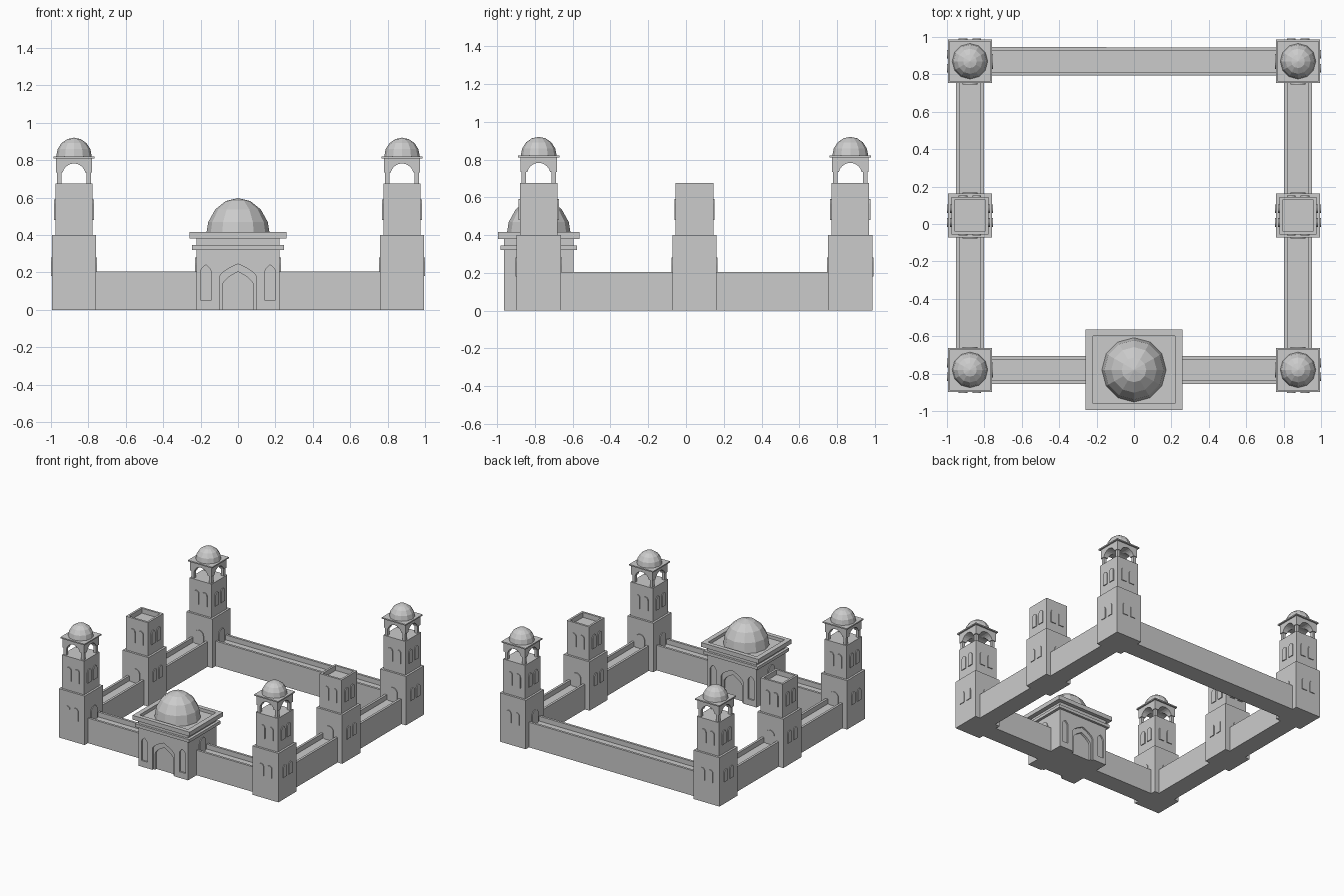
import bpy, bmesh, math
from mathutils import Matrix, Vector

if "Cube" in bpy.data.objects:
    bpy.data.objects.remove(bpy.data.objects["Cube"])

stone = bpy.data.materials.new("grey_stone")
stone.use_nodes = True
stone.diffuse_color = (0.6, 0.6, 0.6, 1)
stone.node_tree.nodes["Principled BSDF"].inputs["Base Color"].default_value = (0.6, 0.6, 0.6, 1)


def finish(name, bm, loc=(0, 0, 0), turn=0):
    bmesh.ops.recalc_face_normals(bm, faces=bm.faces)
    mesh = bpy.data.meshes.new(name)
    bm.to_mesh(mesh)
    bm.free()
    mesh.materials.append(stone)
    ob = bpy.data.objects.new(name, mesh)
    # bake the placement into the mesh
    mesh.transform(Matrix.Translation(loc) @ Matrix.Rotation(turn, 4, "Z"))
    bpy.context.scene.collection.objects.link(ob)
    return ob


def box(name, x, y, hx, hy, z0, z1):
    bm = bmesh.new()
    bmesh.ops.create_cube(bm, size=2)
    for v in bm.verts:
        v.co = (v.co.x * hx, v.co.y * hy, z0 if v.co.z < 0 else z1)
    return finish(name, bm, (x, y, 0))


def prism(name, profile, y0, y1, loc, turn=0):
    """Extrude an (x, z) outline along y, then turn it about z."""
    bm = bmesh.new()
    face = bm.faces.new([bm.verts.new((x, y0, z)) for x, z in profile])
    new = bmesh.ops.extrude_face_region(bm, geom=[face])["geom"]
    moved = [g for g in new if isinstance(g, bmesh.types.BMVert)]
    bmesh.ops.translate(bm, verts=moved, vec=(0, y1 - y0, 0))
    return finish(name, bm, loc, turn)


def arch(cx, w, z0, spring, apex, pointed=False):
    n = 6
    half = []
    for i in range(n + 1):
        u = i / n
        if pointed:
            half.append((w * (1 - u ** 1.8), spring + (apex - spring) * u))
        else:
            a = u * math.pi / 2
            half.append((w * math.cos(a), spring + (apex - spring) * math.sin(a)))
    left = [(-x, z) for x, z in reversed(half[:-1])]
    return [(cx + x, z) for x, z in [(w, z0)] + half + left + [(-w, z0)]]


def cut(target, cutter):
    cutter.hide_render = True
    mod = target.modifiers.new("cut", "BOOLEAN")
    mod.operation, mod.solver, mod.object = "DIFFERENCE", "EXACT", cutter
    bpy.context.view_layer.objects.active = target
    bpy.ops.object.modifier_apply(modifier=mod.name)
    bpy.data.objects.remove(cutter)


def dome(name, x, y, z, r, h):
    bm = bmesh.new()
    rings = 4
    profile = [(r * math.cos(i * math.pi / 2 / rings), h * math.sin(i * math.pi / 2 / rings))
               for i in range(rings)]
    verts = [bm.verts.new((a, 0, b)) for a, b in profile] + [bm.verts.new((0, 0, h))]
    edges = [bm.edges.new(p) for p in zip(verts, verts[1:])]
    bmesh.ops.spin(bm, geom=verts + edges, cent=(0, 0, 0), axis=(0, 0, 1),
                   angle=math.tau, steps=12)
    bmesh.ops.remove_doubles(bm, verts=bm.verts, dist=0.0005)
    rim = [e for e in bm.edges if e.is_boundary]
    bmesh.ops.contextual_create(bm, geom=rim)
    finish(name, bm, (x, y, z))


FRONT, BACK, MID, SIDE = -0.78, 0.87, 0.045, 0.877
BASE, SHAFT = 0.117, 0.1
DIRS = [(0, -1), (1, 0), (0, 1), (-1, 0)]  # quarter turns starting from the front


def tower(name, x, y, wall_dirs):
    box(name + "_base", x, y, BASE, BASE, 0, 0.4)
    shaft = box(name + "_shaft", x, y, SHAFT, SHAFT, 0.4, 0.675)
    for k, d in enumerate(DIRS):
        turn = k * math.pi / 2
        loc = (x, y, 0)
        if d in wall_dirs:
            prism(name + "_walkway_door", arch(0, 0.04, 0.16, 0.24, 0.28),
                  -BASE - 0.006, -BASE + 0.004, loc, turn)
        for s in (-1, 1):
            if d not in wall_dirs:
                prism(name + "_base_window", arch(s * 0.037, 0.023, 0.18, 0.255, 0.28),
                      -BASE - 0.006, -BASE + 0.004, loc, turn)
            prism(name + "_shaft_window", arch(s * 0.037, 0.023, 0.48, 0.565, 0.59),
                  -SHAFT - 0.007, -SHAFT + 0.004, loc, turn)
    return shaft


def belfry(name, x, y):
    for sx in (-1, 1):
        for sy in (-1, 1):
            box(name + "_pier", x + sx * 0.079, y + sy * 0.079, 0.012, 0.012, 0.675, 0.735)
    head = box(name + "_arches", x, y, 0.097, 0.097, 0.735, 0.81)
    for turn in (0, math.pi / 2):
        cut(head, prism("arch_cutter", arch(0, 0.062, 0.7, 0.72, 0.782), -0.2, 0.2, (x, y, 0), turn))
    box(name + "_cornice", x, y, 0.109, 0.109, 0.81, 0.82)
    dome(name + "_dome", x, y, 0.82, 0.095, 0.1)


# Towers: domed at the corners, open-topped in the middle of the sides
for sx, side in ((-1, "right"), (1, "left")):
    for y, end in ((FRONT, "front"), (BACK, "back")):
        label = end + "_" + side + "_tower"
        inward = (0, 1) if y < 0 else (0, -1)
        tower(label, sx * SIDE, y, [(-sx, 0), inward])
        belfry(label, sx * SIDE, y)
    top = tower("middle_" + side + "_tower", sx * SIDE, MID, [(0, -1), (0, 1)])
    cut(top, box("roof_cutter", sx * SIDE, MID, 0.083, 0.083, 0.635, 0.8))

# Curtain walls: a walkway between two parapets
channel = [(-0.075, 0), (0.075, 0), (0.075, 0.205), (0.056, 0.205),
           (0.056, 0.165), (-0.056, 0.165), (-0.056, 0.205), (-0.075, 0.205)]
for y, label in ((FRONT, "front_wall"), (BACK, "back_wall")):
    prism(label, channel, -SIDE, SIDE, (0, y, 0), math.pi / 2)
for sx, label in ((-1, "right_wall"), (1, "left_wall")):
    prism(label, channel, FRONT, BACK, (sx * SIDE, 0, 0))

# Gatehouse with recessed door and niches on both long sides
GX, GY = 0.223, 0.185
body = box("gate_body", 0, FRONT, GX, GY, 0, 0.385)
for turn in (0, math.pi):
    loc = (0, FRONT, 0)
    cut(body, prism("frame_cutter", arch(0, 0.1, -0.1, 0.17, 0.245, True),
                    -GY - 0.1, -GY + 0.012, loc, turn))
    cut(body, prism("door_cutter", arch(0, 0.083, -0.1, 0.13, 0.203, True),
                    -GY - 0.1, -GY + 0.03, loc, turn))
    for s in (-1, 1):
        cut(body, prism("niche_cutter", arch(s * 0.172, 0.027, 0.05, 0.205, 0.24, True),
                        -GY - 0.1, -GY + 0.012, loc, turn))
for turn in (math.pi / 2, -math.pi / 2):
    prism("gate_walkway_door", arch(0, 0.04, 0.16, 0.24, 0.28),
          -GX - 0.007, -GX + 0.004, (0, FRONT, 0), turn)
box("gate_lower_cornice", 0, FRONT, 0.245, 0.203, 0.32, 0.345)
crown = box("gate_upper_cornice", 0, FRONT, 0.259, 0.215, 0.38, 0.415)
cut(crown, box("roof_cutter", 0, FRONT, 0.22, 0.18, 0.39, 0.5))
box("gate_dome_drum", 0, FRONT, 0.11, 0.11, 0.385, 0.412)
dome("gate_dome", 0, FRONT, 0.39, 0.172, 0.207)
